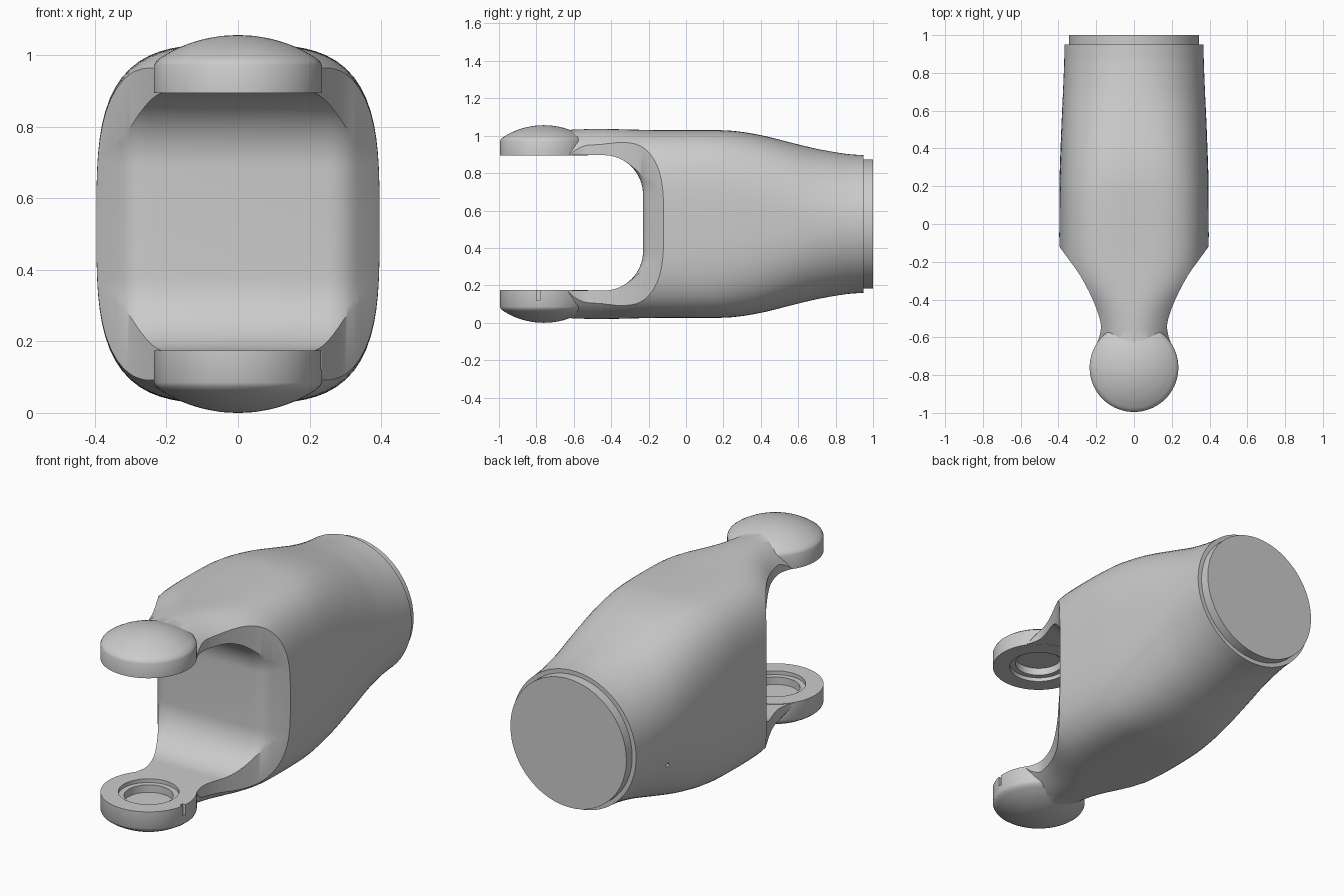
import bpy, bmesh
from math import sin, cos, pi, sqrt

if "Cube" in bpy.data.objects:
    bpy.data.objects.remove(bpy.data.objects["Cube"])

CZ = 0.528       # centre height
LUG_Y = -0.76    # pivot axis


def loft(name, rings):
    """Closed solid through equal-length rings of 3D points."""
    bm = bmesh.new()
    vs = [[bm.verts.new(p) for p in r] for r in rings]
    n = len(rings[0])
    for a, b in zip(vs, vs[1:]):
        for i in range(n):
            j = (i + 1) % n
            bm.faces.new((a[i], a[j], b[j], b[i]))
    bm.faces.new(vs[0])
    bm.faces.new(vs[-1])
    bmesh.ops.recalc_face_normals(bm, faces=bm.faces)
    me = bpy.data.meshes.new(name)
    bm.to_mesh(me)
    bm.free()
    ob = bpy.data.objects.new(name, me)
    bpy.context.collection.objects.link(ob)
    return ob


def spline(pts, steps):
    """Catmull-Rom through tuples of any size."""
    out = []
    for i in range(len(pts) - 1):
        p0, p1, p2 = pts[max(i - 1, 0)], pts[i], pts[i + 1]
        p3 = pts[min(i + 2, len(pts) - 1)]
        for s in range(steps):
            t = s / steps
            out.append(tuple(b + 0.5 * t * (c - a + t * (2*a - 5*b + 4*c - d + t * (3*(b - c) + d - a)))
                             for a, b, c, d in zip(p0, p1, p2, p3)))
    return out + [pts[-1]]


def lathe_z(name, profile, y=LUG_Y, n=72):
    return loft(name, [[(r * cos(2*pi*i/n), y + r * sin(2*pi*i/n), z) for i in range(n)]
                       for r, z in profile])


def boolean(ob, cutter, op):
    m = ob.modifiers.new(op, 'BOOLEAN')
    m.operation, m.solver, m.object = op, 'EXACT', cutter
    bpy.context.view_layer.objects.active = ob
    bpy.ops.object.modifier_apply(modifier=m.name)
    bpy.data.objects.remove(cutter, do_unlink=True)


def section(y, a, b, n, count=96):
    ring = []
    for i in range(count):
        c, s = cos(2*pi*i/count), sin(2*pi*i/count)
        k = (abs(c)**n + abs(s)**n) ** (-1/n)
        ring.append((a * k * c, y, CZ + b * k * s))
    return ring


# Body: round at the back, swelling to a rounded box, thinning to the arms
stations = [(.95, .368, .368, 2), (.85, .37, .376, 2.05), (.7, .376, .402, 2.2), (.55, .383, .438, 2.5),
            (.4, .389, .475, 2.8), (.25, .394, .498, 3.1), (.1, .395, .502, 3.4), (-.15, .395, .502, 3.4),
            (-.3, .385, .505, 2.9), (-.5, .3, .508, 2.2), (-.8, .25, .495, 2)]
body = loft("yoke_body", [section(*s) for s in spline(stations, 5)])

# Plan outline narrowing to the necks of the two arms
half = spline([(.45, -.045), (.395, -.12), (.34, -.195), (.29, -.265), (.24, -.355), (.2, -.445),
               (.176, -.53), (.182, -.59), (.2, -.64)], 5) + [(.15, -.7)]
half = [(.5, 1.1), (.5, .02)] + half
outline = half + [(-x, y) for x, y in reversed(half)]
boolean(body, loft("plan_cutter", [[(x, y, z) for x, y in outline] for z in (-.2, 1.3)]), 'INTERSECT')

# Fork slot, flaring with a fillet at both sides
def slot_ring(x):
    dx = max(abs(x) - .25, 0)
    R = .11
    d = R - sqrt(R*R - dx*dx) if dx <= .085 else .040 + (dx - .085) * 1.15
    r, y1, z0, z1 = .21 + d, -.23 + d, .172 - d, .896 + d
    ring = [(x, -1.3, z0)]
    for cz, a0 in ((z0 + r, -pi/2), (z1 - r, 0)):
        for i in range(17):
            a = a0 + pi/2 * i/16
            ring.append((x, y1 - r + r * cos(a), cz + r * sin(a)))
    return ring + [(x, -1.3, z1)]

xs = [.25, .27, .29, .305, .32, .335, .46]
boolean(body, loft("slot_cutter", [slot_ring(x) for x in [-v for v in reversed(xs)] + xs]), 'DIFFERENCE')

# Domed lugs, lower and mirrored upper
dome = [(.235, .175), (.235, .085), (.229, .073)] + spline([(.215, .062), (.17, .037), (.11, .015), (.05, .003), (.004, 0)], 4)
for flip in (False, True):
    prof = [(r, 2*CZ - z + .013 * (z == .175) if flip else z) for r, z in dome]
    boolean(body, lathe_z("lug", prof), 'UNION')

# Stepped bearing seats in both inner lug faces
for r, z0, z1 in ((.148, .155, .915), (.12, .115, .955)):
    boolean(body, lathe_z("seat_cutter", [(r, z0), (r, z1)]), 'DIFFERENCE')

# Notch in the lower lug and pin hole in the flank
boolean(body, loft("notch_cutter", [[(x, y, z) for y, z in ((-.8, .12), (-.78, .12), (-.78, .2), (-.8, .2))]
                                    for x in (.215, .26)]), 'DIFFERENCE')
boolean(body, loft("pin_cutter", [[(x, .67 + .011 * cos(i*pi/8), .38 + .011 * sin(i*pi/8)) for i in range(16)]
                                  for x in (-.45, -.3)]), 'DIFFERENCE')

# Locating spigot on the back face
spigot = loft("back_spigot", [[(r * cos(2*pi*i/96), y, CZ + r * sin(2*pi*i/96)) for i in range(96)]
                              for r, y in ((.345, .9), (.345, 1.0))])

for ob in (body, spigot):
    bpy.ops.object.select_all(action='DESELECT')
    ob.select_set(True)
    bpy.context.view_layer.objects.active = ob
    bpy.ops.object.shade_smooth_by_angle(angle=0.5)
